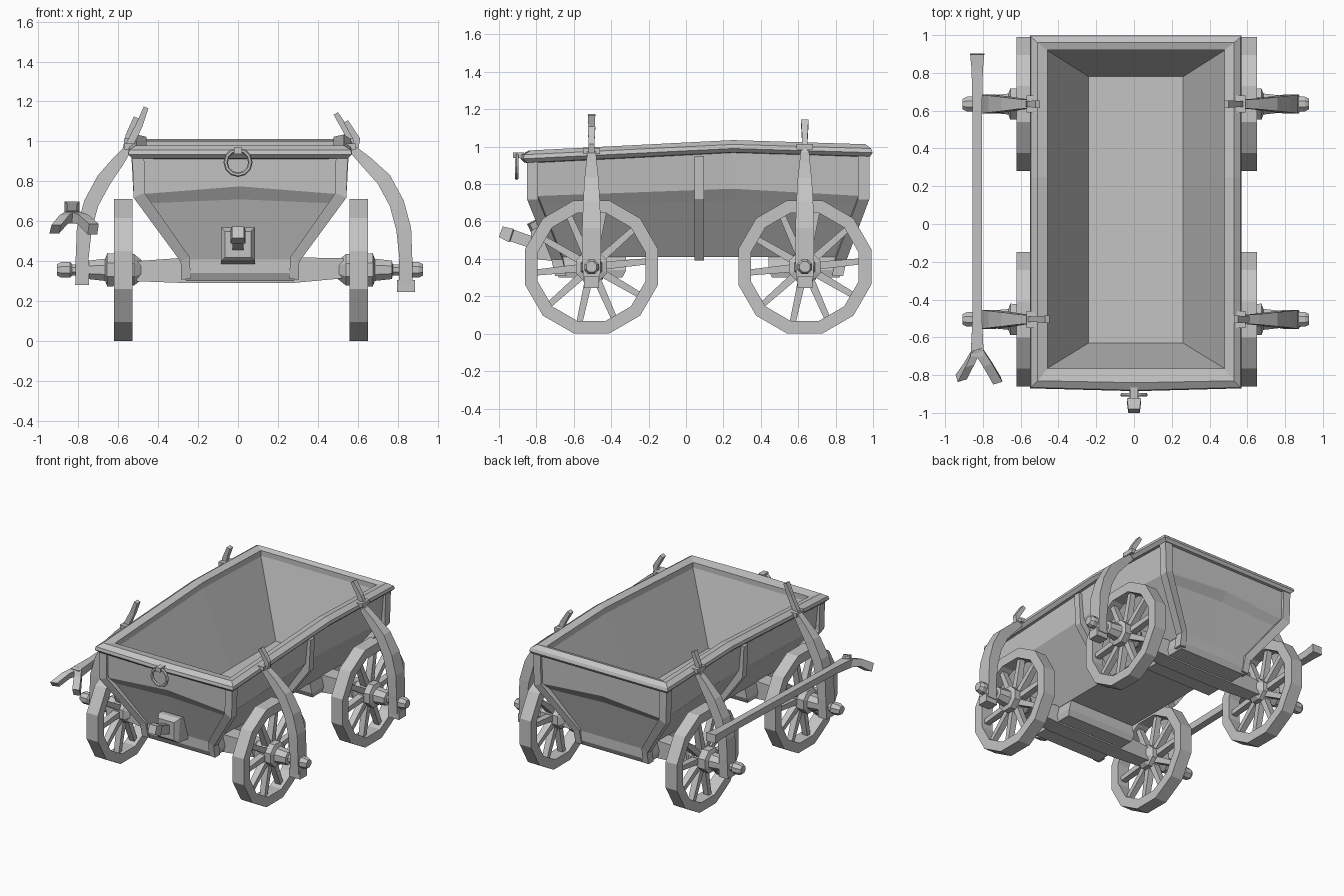
import bpy, bmesh
from math import sin, cos, pi
from mathutils import Vector

cube = bpy.data.objects.get("Cube")
if cube:
    bpy.data.objects.remove(cube, do_unlink=True)

grey = bpy.data.materials.new("plain_grey")
grey.use_nodes = True
grey.diffuse_color = (0.55, 0.55, 0.55, 1)
grey.node_tree.nodes["Principled BSDF"].inputs["Base Color"].default_value = (0.55, 0.55, 0.55, 1)

CX = 0.01            # body centre line
AXLE_Z = 0.357
FRONT_Y, REAR_Y = -0.505, 0.635


def loft(name, parts, cyclic=False):
    """Skin each list of rings; cap the ends unless the rings close on themselves."""
    bm = bmesh.new()
    for rings in parts:
        vs = [[bm.verts.new(p) for p in ring] for ring in rings]
        n = len(vs[0])
        for i in range(len(vs) if cyclic else len(vs) - 1):
            a, b = vs[i], vs[(i + 1) % len(vs)]
            for j in range(n):
                k = (j + 1) % n
                bm.faces.new((a[j], a[k], b[k], b[j]))
        if not cyclic:
            bm.faces.new(vs[0])
            bm.faces.new(vs[-1])
    bmesh.ops.recalc_face_normals(bm, faces=bm.faces)
    mesh = bpy.data.meshes.new(name)
    bm.to_mesh(mesh)
    bm.free()
    mesh.materials.append(grey)
    ob = bpy.data.objects.new(name, mesh)
    bpy.context.collection.objects.link(ob)
    return ob


def beam_rings(pts, sizes, side):
    """Rectangular sections along a path; sizes are (width along side, thickness)."""
    pts, side = [Vector(p) for p in pts], Vector(side).normalized()
    rings = []
    for i, p in enumerate(pts):
        tan = pts[min(i + 1, len(pts) - 1)] - pts[max(i - 1, 0)]
        nor = tan.cross(side).normalized()
        w, t = sizes[min(i, len(sizes) - 1)]
        rings.append([p + side * (a * w / 2) + nor * (b * t / 2)
                      for a, b in ((-1, -1), (1, -1), (1, 1), (-1, 1))])
    return rings


def beam(name, pts, sizes, side):
    return loft(name, [beam_rings(pts, sizes, side)])


def box(name, x, y, z, sx, sy, sz):
    return beam(name, [(x, y, z - sz / 2), (x, y, z + sz / 2)], [(sy, sx)], (0, 1, 0))


def disc(x, r, y, sides):
    """Polygon across the x axis with a flat side at the bottom."""
    return [(x, y + r * sin(2 * pi * (i + .5) / sides), AXLE_Z + r * cos(2 * pi * (i + .5) / sides))
            for i in range(sides)]


def body_ring(hx, y0, y1, z, lift=0, wave=0, bow=0):
    """Eight-point rectangle; lift follows the arched side, wave raises the plank middles."""
    xy = [(-hx, y0), (0, y0 - bow), (hx, y0), (hx, .25), (hx, y1), (0, y1), (-hx, y1), (-hx, .25)]
    arch = [0, 0, 0, 1, .6, .6, .6, 1]
    return [(CX + x, y, z + lift * arch[i] + wave * (i % 2)) for i, (x, y) in enumerate(xy)]


# Hollow tapered body with an overhanging upper plank
loft("wagon_body", [[
    body_ring(.265, -.70, .84, .41),
    body_ring(.465, -.795, .92, .69, wave=.02),
    body_ring(.505, -.83, .96, .735, wave=.04),
    body_ring(.525, -.835, .965, .93, .055),
    body_ring(.47, -.765, .92, .93, .055),
    body_ring(.25, -.63, .78, .45)]])

# Rounded top rail
L = .055
loft("top_rail", [[
    body_ring(.50, -.80, .93, .91, L, bow=.015),
    body_ring(.54, -.85, .985, .915, L, bow=.015),
    body_ring(.56, -.87, .998, .935, L, bow=.015),
    body_ring(.555, -.865, .99, .957, L, bow=.015),
    body_ring(.52, -.83, .96, .98, L, bow=.01),
    body_ring(.468, -.765, .92, .968, L),
    body_ring(.468, -.765, .92, .91, L)]], cyclic=True)

# Corner posts and middle side posts
for s, side in ((-1, "right"), (1, "left")):
    for end, ys in (("front", (-.82, -.82, -.69, -.67)), ("back", (.95, .95, .83, .81))):
        xs, zs = (.51, .505, .275, .27), (.95, .73, .41, .31)
        beam(f"{end}_{side}_post", [(CX + s * x, y, z) for x, y, z in zip(xs, ys, zs)],
             [(.06, .06), (.06, .06), (.06, .05)], (0, 1, 0))
    beam(f"middle_{side}_post",
         [(CX + s * .52, .07, .95), (CX + s * .51, .07, .73), (CX + s * .27, .07, .405)],
         [(.05, .05)], (0, 1, 0))

# Bolsters, axle beams and spindles
for end, y, y0, y1 in (("front", FRONT_Y, -.70, -.32), ("back", REAR_Y, .44, .84)):
    beam(f"{end}_bolster", [(CX, (y0 + y1) / 2, .30), (CX, (y0 + y1) / 2, .34), (CX, (y0 + y1) / 2, .42)],
         [(y1 - y0 - .04, .54), (y1 - y0, .56), (y1 - y0, .52)], (0, 1, 0))
    beam(f"{end}_axle_beam", [(CX - .52, y, .35), (CX - .25, y, .355), (CX + .25, y, .355), (CX + .52, y, .365)],
         [(.10, .10), (.12, .13), (.12, .13), (.10, .10)], (0, 1, 0))

# Wheels: twelve-sided rims, spokes and stepped hubs
HUB = [(.49, .05), (.53, .085), (.665, .09), (.675, .06), (.76, .05), (.765, .03),
       (.84, .03), (.85, .042), (.895, .042), (.917, .03)]
for s, side in ((-1, "right"), (1, "left")):
    for end, y in (("front", FRONT_Y), ("back", REAR_Y)):
        wx = .015 + s * .59
        loft(f"{end}_{side}_wheel_rim", [[
            disc(wx - .046, .368, y, 12), disc(wx + .046, .368, y, 12),
            disc(wx + .046, .298, y, 12), disc(wx - .046, .298, y, 12)]], cyclic=True)
        spokes = []
        for i in range(10):
            a = 2 * pi * i / 10 + .1
            d = Vector((0, cos(a), sin(a)))
            c = Vector((wx, y, AXLE_Z))
            spokes.append(beam_rings([c + d * .06, c + d * .31], [(.05, .042), (.04, .032)], (1, 0, 0)))
        loft(f"{end}_{side}_spokes", spokes)
        loft(f"{end}_{side}_hub", [[disc(CX + s * x, r, y, 8) for x, r in HUB]])

# Curved side struts from spindle to rail, with a clasp and a leaning pin
TIPS = {("front", "right"): (.46, 1.17), ("back", "right"): (.51, 1.12),
        ("front", "left"): (.54, 1.10), ("back", "left"): (.49, 1.14)}
for s, side in ((-1, "right"), (1, "left")):
    for end, y in (("front", FRONT_Y), ("back", REAR_Y)):
        out = .02 if s > 0 else -.02
        path = [(.81 + out, .28), (.81 + out, .42), (.80 + out, .56), (.765 + out, .69),
                (.70 + out, .81), (.62 + out / 2, .90), (.56, .965)]
        beam(f"{end}_{side}_strut", [(CX + s * x, y, z) for x, z in path],
             [(.09, .07), (.10, .065), (.10, .075), (.09, .075), (.075, .075), (.055, .06), (.045, .04)],
             (0, 1, 0))
        rz = .975 if end == "front" else 1.0
        box(f"{end}_{side}_clasp", CX + s * .555, y, rz, .05, .09, .03)
        tx, tz = TIPS[end, side]
        beam(f"{end}_{side}_pin", [(CX + s * .57, y, .95), (CX + s * (tx + .045), y, tz - .09), (s * tx, y, tz)],
             [(.03, .04), (.03, .035), (.04, .025)], (0, 1, 0))
box("front_left_strut_foot", .84, FRONT_Y, .275, .09, .08, .06)
box("back_left_strut_foot", .84, REAR_Y, .275, .09, .08, .06)

# Forked pole carried on the right side
beam("side_pole", [(-.83, .90, .67), (-.83, .82, .665), (-.83, .6, .66), (-.83, -.5, .63), (-.83, -.70, .62)],
     [(.075, .06), (.06, .055), (.05, .05), (.05, .05), (.07, .06)], (1, 0, 0))
for name, x, y in (("outer", -.915, -.81), ("inner", -.725, -.83)):
    beam(f"pole_{name}_prong", [(-.83, -.66, .625), ((x - .83) / 2, -.74, .61), (x, y, .56)],
         [(.05, .06), (.05, .05), (.05, .06)], (1, .3, 0))

# Drawbar socket and stub
beam("drawbar_socket", [(0, -.68, .47), (0, -.80, .485), (0, -.83, .485)],
     [(.17, .17), (.17, .17), (.13, .13)], (1, 0, 0))
beam("drawbar_stub", [(0, -.70, .445), (0, -.93, .525), (0, -.935, .525), (0, -.99, .545)],
     [(.05, .06), (.055, .065), (.075, .075), (.06, .06)], (1, 0, 0))

# Hanging ring and its staple
bpy.ops.mesh.primitive_torus_add(major_radius=.062, minor_radius=.011, major_segments=12,
                                 minor_segments=6, location=(0, -.905, .895), rotation=(pi / 2, 0, 0))
ring = bpy.context.object
ring.name = "hanging_ring"
ring.data.materials.append(grey)
box("ring_staple", 0, -.895, .955, .04, .06, .03)
